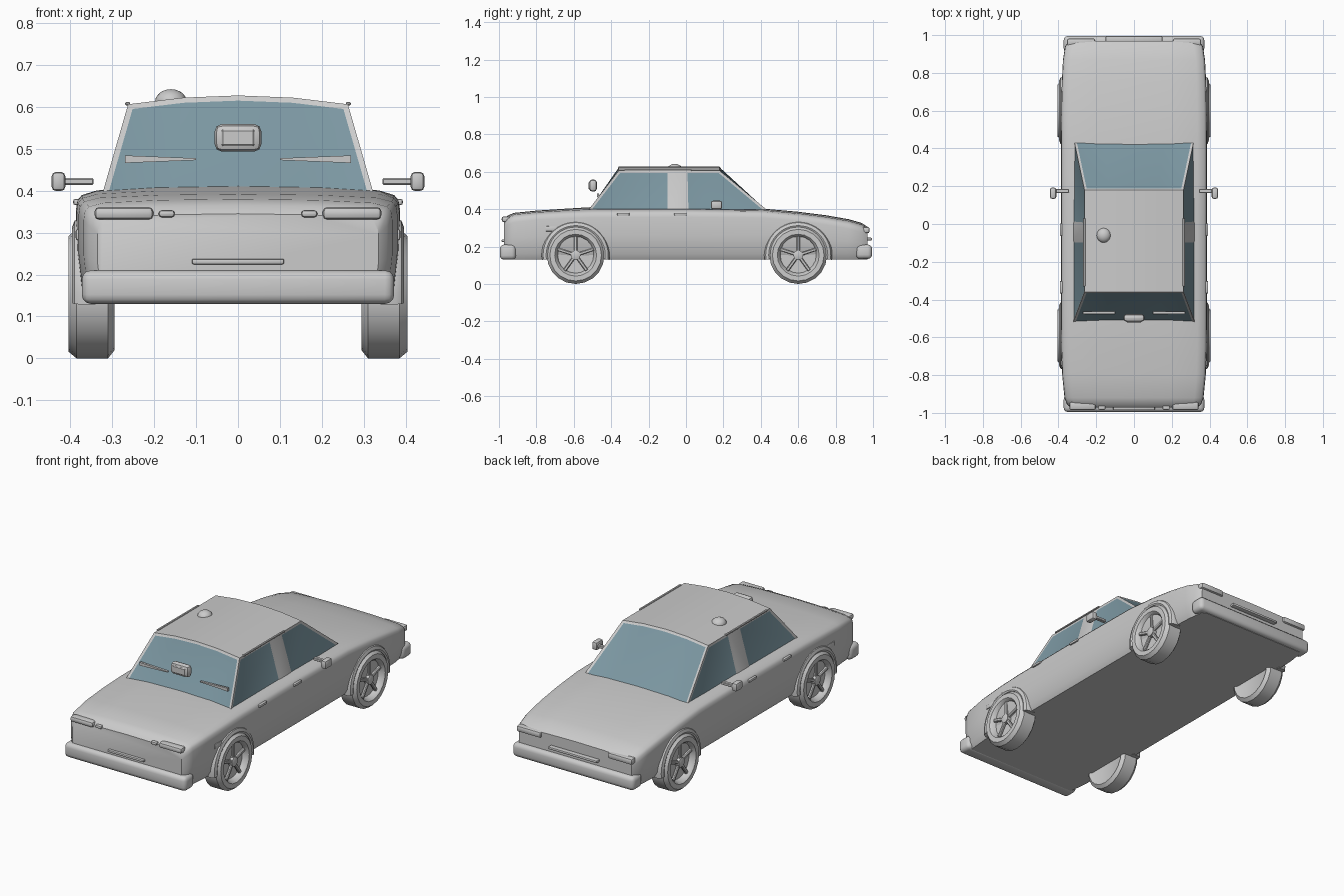
import bpy, bmesh, math
from mathutils import Matrix, Vector

if "Cube" in bpy.data.objects:
    bpy.data.objects.remove(bpy.data.objects["Cube"])

glass = bpy.data.materials.new("glass")
glass.diffuse_color = (0.2, 0.31, 0.36, 1)


def finish(bm, name, angle=35):
    bmesh.ops.recalc_face_normals(bm, faces=bm.faces)
    me = bpy.data.meshes.new(name)
    bm.to_mesh(me)
    bm.free()
    ob = bpy.data.objects.new(name, me)
    bpy.context.collection.objects.link(ob)
    bpy.context.view_layer.objects.active = ob
    ob.select_set(True)
    bpy.ops.object.shade_smooth_by_angle(angle=math.radians(angle))
    ob.select_set(False)
    return ob


def box(name, loc, size, bevel=0.0, segs=2, rot=None):
    bm = bmesh.new()
    bmesh.ops.create_cube(bm, size=1, matrix=Matrix.Diagonal((*size, 1)))
    if bevel:
        bmesh.ops.bevel(bm, geom=bm.edges[:], offset=bevel, segments=segs,
                        profile=0.5, affect='EDGES')
    m = Matrix.Translation(loc) @ (rot or Matrix())
    bmesh.ops.transform(bm, matrix=m, verts=bm.verts)
    return finish(bm, name)


def pair(name, loc, size, bevel=0.0, segs=2):
    for s, side in ((-1, "left"), (1, "right")):
        box(f"{side}_{name}", (s * loc[0], loc[1], loc[2]), size, bevel, segs)


def sweep_x(bm, profile, centre, side, n, a0=0.0, a1=math.tau, closed=True):
    """Revolve (x, radius) points around an axis along x."""
    full = abs(a1 - a0 - math.tau) < 1e-4
    rings = []
    for i in range(n if full else n + 1):
        a = a0 + (a1 - a0) * i / n
        rings.append([bm.verts.new((side * x, centre[0] + r * math.cos(a),
                                    centre[1] + r * math.sin(a))) for x, r in profile])
    m = len(profile)
    for i in range(n):
        p, q = rings[i], rings[(i + 1) % len(rings)]
        for j in range(m if closed else m - 1):
            k = (j + 1) % m
            bm.faces.new((p[j], p[k], q[k], q[j]))
    if full and not closed:
        bm.faces.new([r[0] for r in rings])
        bm.faces.new([r[-1] for r in rings])
    if not full:
        bm.faces.new(rings[0])
        bm.faces.new(rings[-1])


# Lower body: stations along y (y, half width, shoulder z, centre z)
stations = [(-.972, .335, .325, .345), (-.955, .355, .345, .365), (-.92, .368, .36, .38),
            (-.8, .38, .372, .392), (-.65, .385, .38, .402), (-.5, .386, .385, .411),
            (0, .386, .387, .412), (.42, .386, .383, .402), (.6, .385, .366, .386),
            (.75, .382, .346, .367), (.87, .376, .325, .346), (.94, .365, .306, .326),
            (.97, .345, .288, .306)]
zb = .132
bm = bmesh.new()
rings = []
for y, w, zs, zc in stations:
    d = zc - zs
    half = [(.93 * w, zb), (.975 * w, zb + .03), (w, zb + .5 * (zs - zb)), (w, zs - .03),
            (.992 * w, zs - .01), (.965 * w, zs + .1 * d), (.87 * w, zs + .55 * d),
            (.5 * w, zs + .88 * d)]
    loop = [(0, zb)] + half + [(0, zc)] + [(-x, z) for x, z in reversed(half)]
    rings.append([bm.verts.new((x, y, z)) for x, z in loop])
for p, q in zip(rings, rings[1:]):
    for j in range(len(p)):
        k = (j + 1) % len(p)
        bm.faces.new((p[j], p[k], q[k], q[j]))
bm.faces.new(rings[0])
bm.faces.new(rings[-1])
finish(bm, "body")

# Cabin with inset glass
cols = [-1, -.5, 0, .5, 1]
rows = [(-.52, -.36), (-.085, -.085), (0, -.005), (.43, .18)]   # base y, roof y
bm = bmesh.new()
base, roof = [], []
for yb, yt in rows:
    xb = .315 if yb > .3 else .322
    base.append([bm.verts.new((u * xb, yb, .398)) for u in cols])
    roof.append([bm.verts.new((u * .262, yt, .606 + .021 * (1 - u * u))) for u in cols])
for i in range(3):
    for j in range(4):
        bm.faces.new((roof[i][j], roof[i][j + 1], roof[i + 1][j + 1], roof[i + 1][j]))
panes = []
for e in (0, 3):
    panes.append([bm.faces.new((base[e][j], base[e][j + 1], roof[e][j + 1], roof[e][j]))
                  for j in range(4)])
for c in (0, 4):
    for i in range(3):
        f = bm.faces.new((base[i][c], base[i + 1][c], roof[i + 1][c], roof[i][c]))
        if i != 1:
            panes.append([f])
bmesh.ops.recalc_face_normals(bm, faces=bm.faces)
for f in bm.faces:          # open bottom: make sure normals point outward
    if f.normal.dot(f.calc_center_median() - Vector((0, -.05, .45))) < 0:
        f.normal_flip()
for p in panes:
    bmesh.ops.inset_region(bm, faces=p, thickness=.013, depth=-.003, use_even_offset=True)
    for f in p:
        f.material_index = 1
cabin = finish(bm, "cabin", 25)
cabin.data.materials.append(bpy.data.materials.new("paint"))
cabin.data.materials[0].diffuse_color = (.8, .8, .8, 1)
cabin.data.materials.append(glass)

# Wheels, rims and arch lips
for s, side in ((-1, "left"), (1, "right")):
    for y, end in ((-.59, "front"), (.6, "rear")):
        c = (y, .154)
        name = f"{side}_{end}"
        bm = bmesh.new()
        sweep_x(bm, [(.305, .115), (.295, .135), (.31, .154), (.385, .154), (.404, .138),
                     (.404, .112), (.396, .104), (.372, .096), (.37, .03)],
                c, s, 20, closed=False)
        finish(bm, name + "_wheel", 30)
        bm = bmesh.new()
        sweep_x(bm, [(.365, .026), (.394, .026), (.398, .015)], c, s, 12, closed=False)
        finish(bm, name + "_hub")
        for k in range(5):
            a = math.tau * k / 5 + math.pi / 2
            loc = (s * .382, y + .06 * math.cos(a), c[1] + .06 * math.sin(a))
            box(f"{name}_spoke_{k}", loc, (.016, .085, .018), .004, 1,
                Matrix.Rotation(a, 4, 'X'))
        bm = bmesh.new()
        sweep_x(bm, [(.34, .15), (.392, .15), (.396, .158), (.39, .174), (.376, .182),
                     (.34, .182)], c, s, 24, math.radians(-8), math.radians(188))
        finish(bm, name + "_arch")

# Bumpers
box("front_bumper", (0, -.952, .17), (.745, .086, .08), .022, 3)
box("rear_bumper", (0, .952, .172), (.745, .086, .076), .022, 3)

# Front lamps, side markers and grille bar
pair("headlamp", (.272, -.963, .346), (.14, .045, .03), .011)
pair("indicator", (.17, -.972, .345), (.038, .024, .017), .007)
pair("side_marker", (.372, -.72, .295), (.03, .065, .028), .006)
box("front_plate_bar", (0, -.973, .231), (.22, .026, .013), .004)

# Rear lamps and plate bar
pair("tail_lamp", (.28, .962, .288), (.15, .04, .034), .011)
box("rear_plate_bar", (0, .978, .24), (.3, .034, .014), .005)

# Door handles, wing mirrors and gutters
for y in (-.335, -.03):
    pair(f"door_handle_{'front' if y < -.1 else 'rear'}", (.384, y, .373),
         (.018, .066, .015), .005)
pair("mirror_arm", (.382, .175, .422), (.075, .02, .016), .003, 1)
pair("mirror_head", (.428, .163, .422), (.033, .06, .046), .011)
pair("gutter", (.263, -.15, .607), (.012, .36, .008), .002, 1)

# Centre mirror in front of the windscreen
box("centre_mirror", (0, -.497, .526), (.112, .042, .066), .018)
box("mirror_face", (0, -.512, .526), (.08, .018, .04), .004, 1)

# Wipers, tapering to the middle
for s, side in ((-1, "left"), (1, "right")):
    bm = bmesh.new()
    bmesh.ops.create_cube(bm, size=1, matrix=Matrix.Diagonal((.17, .012, .018, 1)))
    for v in bm.verts:
        if v.co.x * s < 0:
            v.co.z *= .25
    bmesh.ops.translate(bm, verts=bm.verts, vec=(s * .185, -.47, .475))
    finish(bm, side + "_wiper")

# Roof beacon
bm = bmesh.new()
bmesh.ops.create_uvsphere(bm, u_segments=16, v_segments=10, radius=1,
                          matrix=Matrix.Translation((-.16, -.06, .612))
                          @ Matrix.Diagonal((.038, .04, .03, 1)))
finish(bm, "roof_beacon", 60)

for m in bpy.data.materials:
    if m.users and not m.is_grease_pencil:
        m.use_nodes = True
        m.node_tree.nodes["Principled BSDF"].inputs["Base Color"].default_value = m.diffuse_color
